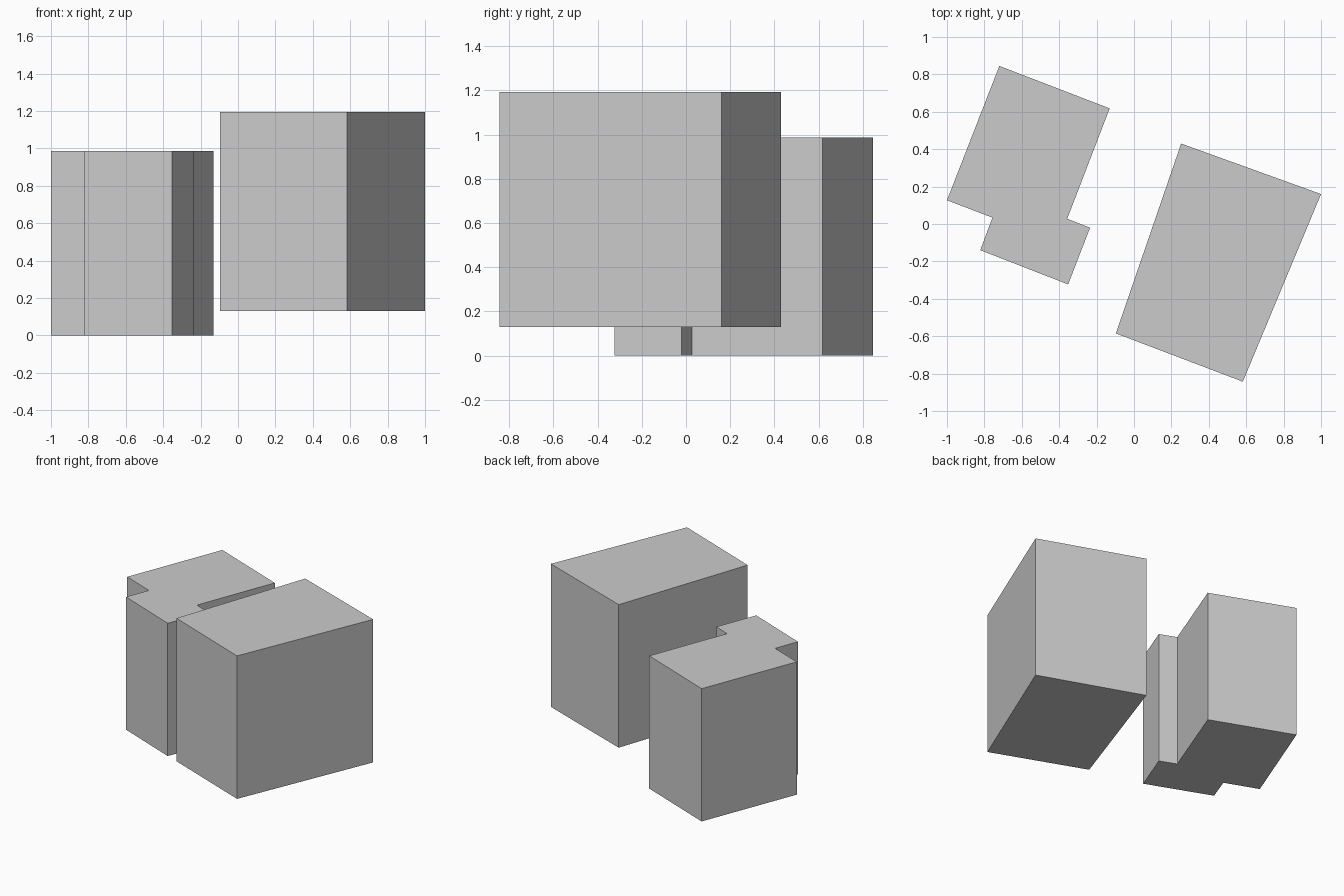
import bpy
import bmesh
from mathutils import Vector

if "Cube" in bpy.data.objects:
    bpy.data.objects.remove(bpy.data.objects["Cube"])


def extruded_block(name, outline, z_bottom, z_top):
    """Closed prism raised from a flat footprint."""
    bm = bmesh.new()
    face = bm.faces.new([bm.verts.new((x, y, z_bottom)) for x, y in outline])
    result = bmesh.ops.extrude_face_region(bm, geom=[face], use_keep_orig=True)
    verts = [g for g in result["geom"] if isinstance(g, bmesh.types.BMVert)]
    bmesh.ops.translate(bm, verts=verts, vec=Vector((0, 0, z_top - z_bottom)))
    bmesh.ops.recalc_face_normals(bm, faces=bm.faces[:])
    mesh = bpy.data.meshes.new(name)
    bm.to_mesh(mesh)
    bm.free()
    obj = bpy.data.objects.new(name, mesh)
    bpy.context.collection.objects.link(obj)
    return obj


# Stepped building on the left, with a narrower offset front wing
extruded_block("stepped_building", [
    (-1.0, 0.127), (-0.757, 0.034), (-0.822, -0.14), (-0.352, -0.323),
    (-0.235, -0.02), (-0.357, 0.028), (-0.13, 0.618), (-0.72, 0.845),
], 0.0, 0.987)

# Taller four-sided building on the right, on higher ground
extruded_block("tall_building", [
    (-0.097, -0.585), (0.582, -0.843), (1.0, 0.16), (0.252, 0.43),
], 0.13, 1.193)
